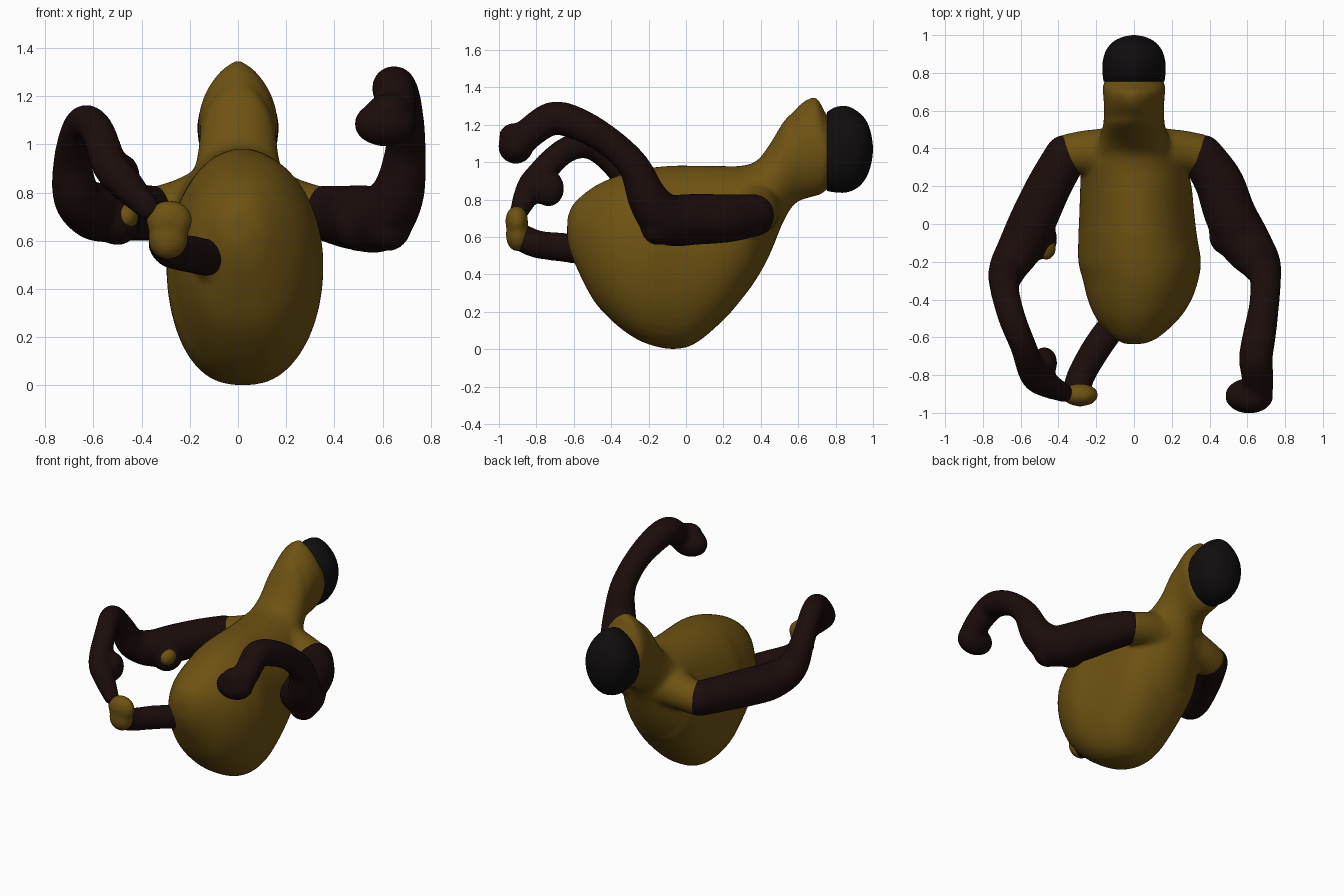
import bpy, bmesh, math
from mathutils import Vector, Matrix


def material(name, rgb):
    m = bpy.data.materials.new(name)
    m.diffuse_color = (*rgb, 1)
    return m


OCHRE = material("ochre", (0.155, 0.085, 0.006))
BROWN = material("dark_brown", (0.011, 0.004, 0.0035))
BLACK = material("soft_black", (0.005, 0.004, 0.004))


def spline(rows, n=5):
    """Catmull-Rom through rows of any length."""
    pts = [rows[0]] + list(rows) + [rows[-1]]
    out = []
    for i in range(1, len(pts) - 2):
        a, b, c, d = pts[i - 1:i + 3]
        for k in range(n):
            t = k / n
            out.append([0.5 * (2 * q + (r - p) * t + (2 * p - 5 * q + 4 * r - s) * t * t
                               + (3 * q - p - 3 * r + s) * t ** 3)
                        for p, q, r, s in zip(a, b, c, d)])
    return out + [list(rows[-1])]


def skin(bm, rings):
    loops = [[bm.verts.new(p) for p in ring] for ring in rings]
    for a, b in zip(loops, loops[1:]):
        for i in range(len(a)):
            j = (i + 1) % len(a)
            bm.faces.new((a[i], a[j], b[j], b[i]))
    bm.faces.new(loops[0][::-1])
    bm.faces.new(loops[-1])


def blob(bm, centre, size):
    bmesh.ops.create_icosphere(bm, subdivisions=3, radius=1,
                               matrix=Matrix.Translation(centre) @ Matrix.Diagonal((*size, 1)))


def loft(bm, rows, sides=40):
    """Ovals across y; row = y, z low, z high, half width, x centre."""
    rings = []
    for y, lo, hi, w, xc in spline(rows):
        w, ring = max(w, 0.004), []
        for i in range(sides):
            a = 2 * math.pi * (i + 0.5) / sides
            c, s = math.cos(a), math.sin(a)
            # fuller belly below, pointed crown above
            p = 1.4 if (s > 0 and y > 0.55) else 0.8 if (s < 0 and y < 0.35) else 1
            x = math.copysign(abs(c) ** p, c) * w
            ring.append((xc + x, y, (lo + hi) / 2 + (hi - lo) / 2 * s))
        rings.append(ring)
    skin(bm, rings)


def tube(bm, rows, sides=20):
    """Round limb with ball ends; row = x, y, z, radius."""
    path = spline(rows)
    pts = [Vector(p[:3]) for p in path]
    rings, u = [], Vector((0.1, 0.2, 1))
    for i, p in enumerate(pts):
        t = (pts[min(i + 1, len(pts) - 1)] - pts[max(i - 1, 0)]).normalized()
        u = (u - t * u.dot(t)).normalized()
        v = t.cross(u)
        rings.append([p + path[i][3] * (u * math.cos(a) + v * math.sin(a))
                      for a in (2 * math.pi * k / sides for k in range(sides))])
    skin(bm, rings)
    for r in (rows[0], rows[-1]):
        blob(bm, r[:3], [r[3]] * 3)


def finish(bm, name, mat, fuse=True):
    bmesh.ops.recalc_face_normals(bm, faces=bm.faces)
    me = bpy.data.meshes.new(name)
    bm.to_mesh(me)
    bm.free()
    me.materials.append(mat)
    ob = bpy.data.objects.new(name, me)
    bpy.context.collection.objects.link(ob)
    for p in me.polygons:
        p.use_smooth = True
    if fuse:
        # melt overlapping volumes into one soft skin
        m = ob.modifiers.new("fuse", 'REMESH')
        m.mode, m.voxel_size, m.use_smooth_shade = 'VOXEL', 0.014, True
        s = ob.modifiers.new("soften", 'SMOOTH')
        s.factor, s.iterations = 0.5, 10
    return ob


# Torso, neck and face, with shoulder stubs
bm = bmesh.new()
loft(bm, [(-0.635, 0.58, 0.70, 0.05, 0), (-0.60, 0.47, 0.78, 0.12, 0.01),
          (-0.50, 0.27, 0.865, 0.22, 0.02), (-0.40, 0.155, 0.915, 0.275, 0.03),
          (-0.30, 0.075, 0.95, 0.305, 0.035), (-0.20, 0.025, 0.97, 0.325, 0.03),
          (-0.07, 0.0, 0.982, 0.315, 0.02), (0.05, 0.03, 0.982, 0.305, 0.015),
          (0.20, 0.155, 0.98, 0.295, 0.01), (0.30, 0.27, 0.982, 0.28, 0),
          (0.38, 0.38, 1.01, 0.24, 0), (0.45, 0.51, 1.10, 0.19, 0),
          (0.52, 0.68, 1.215, 0.165, 0), (0.58, 0.775, 1.28, 0.16, 0),
          (0.64, 0.805, 1.335, 0.16, 0), (0.70, 0.82, 1.345, 0.165, 0),
          (0.74, 0.84, 1.275, 0.165, 0), (0.77, 0.87, 1.24, 0.145, 0),
          (0.84, 0.90, 1.20, 0.11, 0)])
for s in (-1, 1):
    tube(bm, [(s * 0.1, 0.36, 0.76, 0.16), (s * 0.24, 0.38, 0.735, 0.12),
              (s * 0.34, 0.37, 0.715, 0.11)])
blob(bm, (-0.12, -0.52, 0.53), (0.07, 0.08, 0.10))
finish(bm, "torso_and_face", OCHRE)

# Dark cap of hair on the back of the head
bm = bmesh.new()
loft(bm, [(0.755, 0.845, 1.27, 0.162, 0), (0.80, 0.838, 1.295, 0.167, 0),
          (0.86, 0.838, 1.30, 0.166, 0), (0.92, 0.865, 1.27, 0.148, 0),
          (0.965, 0.92, 1.22, 0.11, 0), (0.99, 0.99, 1.15, 0.06, 0),
          (1.0, 1.06, 1.08, 0.008, 0)])
finish(bm, "hair", BLACK, False)

# Raised arm with fist
bm = bmesh.new()
tube(bm, [(0.36, 0.36, 0.715, 0.115), (0.45, 0.22, 0.70, 0.13), (0.51, 0.05, 0.695, 0.137),
          (0.59, -0.10, 0.695, 0.137), (0.665, -0.20, 0.80, 0.11), (0.695, -0.28, 0.98, 0.085),
          (0.69, -0.42, 1.115, 0.08), (0.665, -0.58, 1.205, 0.088),
          (0.645, -0.71, 1.235, 0.09), (0.655, -0.82, 1.17, 0.085), (0.65, -0.90, 1.10, 0.085)])
blob(bm, (0.50, -0.06, 0.67), (0.105, 0.11, 0.115))
blob(bm, (0.62, -0.15, 0.66), (0.10, 0.095, 0.105))
blob(bm, (0.61, -0.91, 1.085), (0.13, 0.095, 0.095))
blob(bm, (0.62, -0.92, 1.14), (0.09, 0.08, 0.07))
finish(bm, "raised_arm", BROWN)

# Arm reaching down towards the pipe
bm = bmesh.new()
tube(bm, [(-0.36, 0.36, 0.715, 0.115), (-0.45, 0.20, 0.72, 0.12), (-0.53, 0.03, 0.72, 0.125),
          (-0.60, -0.12, 0.725, 0.12), (-0.67, -0.24, 0.79, 0.10), (-0.685, -0.34, 0.95, 0.078),
          (-0.645, -0.50, 1.085, 0.073), (-0.585, -0.65, 1.06, 0.07), (-0.53, -0.80, 0.91, 0.075),
          (-0.46, -0.85, 0.83, 0.07), (-0.37, -0.895, 0.73, 0.05)])
blob(bm, (-0.50, -0.08, 0.68), (0.095, 0.11, 0.10))
blob(bm, (-0.62, -0.16, 0.72), (0.10, 0.10, 0.095))
blob(bm, (-0.475, -0.735, 0.86), (0.07, 0.085, 0.10))
finish(bm, "reaching_arm", BROWN)

# Soft ochre patch on the elbow
bm = bmesh.new()
blob(bm, (-0.465, -0.12, 0.70), (0.055, 0.075, 0.06))
finish(bm, "elbow_patch", OCHRE)

# Bent pipe from the belly and its ochre end
bm = bmesh.new()
tube(bm, [(-0.13, -0.56, 0.53, 0.078), (-0.20, -0.66, 0.545, 0.078),
          (-0.275, -0.79, 0.56, 0.075), (-0.30, -0.865, 0.59, 0.075)])
finish(bm, "belly_pipe", BROWN)

bm = bmesh.new()
blob(bm, (-0.285, -0.905, 0.685), (0.098, 0.062, 0.085))
blob(bm, (-0.29, -0.90, 0.61), (0.085, 0.065, 0.09))
finish(bm, "pipe_end", OCHRE)
